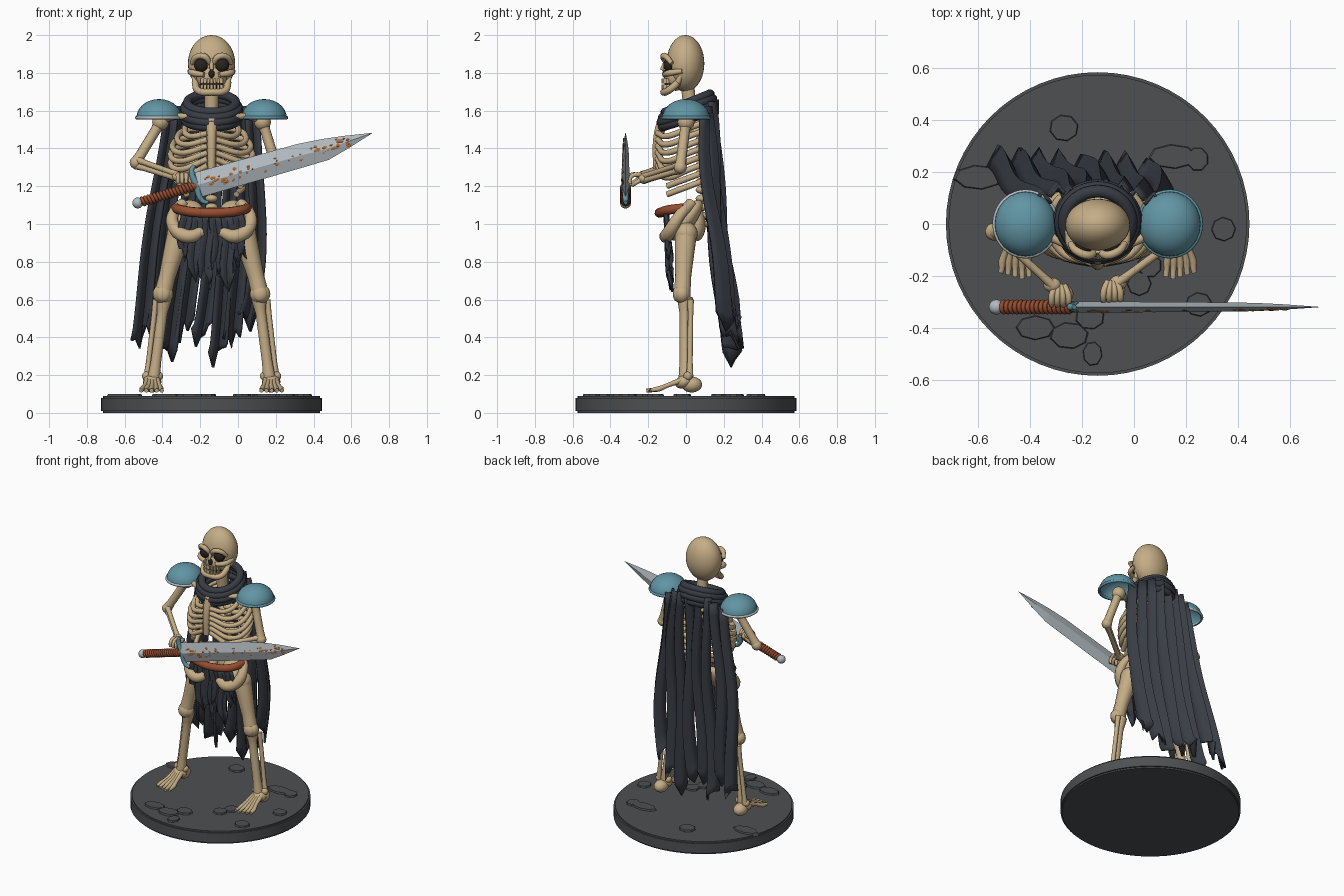
import bpy, bmesh, math, random
from mathutils import Matrix, Vector

if "Cube" in bpy.data.objects:
    bpy.data.objects.remove(bpy.data.objects["Cube"])
random.seed(4)
CX = -0.14  # body centre line

def mat(name, r, g, b):
    m = bpy.data.materials.new(name)
    m.diffuse_color = (r, g, b, 1)
    m.use_nodes = True
    m.node_tree.nodes["Principled BSDF"].inputs["Base Color"].default_value = m.diffuse_color
    return m
BONE = mat("bone", .56, .42, .24)
DARK = mat("socket", .02, .017, .013)
CLOTH = mat("cloth", .04, .046, .058)
TEAL = mat("armour", .12, .30, .37)
STEEL = mat("steel", .45, .50, .53)
LEATHER = mat("leather", .30, .075, .03)
RUST = mat("rust", .45, .16, .04)
STONE = mat("stone", .075, .08, .085)

def finish(ob, m, smooth=True):
    ob.data.materials.clear()
    ob.data.materials.append(m)
    if smooth:
        bpy.ops.object.select_all(action='DESELECT')
        bpy.context.view_layer.objects.active = ob
        ob.select_set(True)
        bpy.ops.object.shade_smooth_by_angle(angle=math.radians(40))
    return ob

def from_bm(name, bm, m, smooth=True):
    bmesh.ops.recalc_face_normals(bm, faces=bm.faces)
    me = bpy.data.meshes.new(name)
    bm.to_mesh(me)
    bm.free()
    ob = bpy.data.objects.new(name, me)
    bpy.context.collection.objects.link(ob)
    return finish(ob, m, smooth)

def balls(name, items, m, u=18, v=12):
    """items: (location, scale, tilt about x)"""
    bm = bmesh.new()
    for loc, sc, tilt in items:
        sc = (sc,) * 3 if isinstance(sc, float) else sc
        bmesh.ops.create_uvsphere(bm, u_segments=u, v_segments=v, radius=1,
            matrix=Matrix.Translation(loc) @ Matrix.Rotation(tilt, 4, 'X') @ Matrix.Diagonal((*sc, 1)))
    return from_bm(name, bm, m)

def tubes(name, paths, m, res=4):
    """paths: lists of (point, radius), swept smoothly"""
    cu = bpy.data.curves.new(name, 'CURVE')
    cu.dimensions, cu.bevel_depth, cu.bevel_resolution = '3D', 1, 3
    cu.resolution_u, cu.use_fill_caps = res, True
    for path in paths:
        sp = cu.splines.new('BEZIER')
        sp.bezier_points.add(len(path) - 1)
        for bp, (p, r) in zip(sp.bezier_points, path):
            bp.co, bp.radius = p, r
            bp.handle_left_type = bp.handle_right_type = 'AUTO'
    ob = bpy.data.objects.new(name, cu)
    bpy.context.collection.objects.link(ob)
    bpy.ops.object.select_all(action='DESELECT')
    bpy.context.view_layer.objects.active = ob
    ob.select_set(True)
    bpy.ops.object.convert(target='MESH')
    return finish(bpy.context.object, m)

def shaft(a, b, r0, r1):
    a, b = Vector(a), Vector(b)
    mid = min(r0, r1) * .85
    return [(a, r0), (a.lerp(b, .2), mid), (a.lerp(b, .8), mid), (b, r1)]

def torus(name, R, r, M, m):
    bpy.ops.mesh.primitive_torus_add(major_radius=R, minor_radius=r, major_segments=36, minor_segments=10)
    ob = bpy.context.object
    ob.name, ob.matrix_world = name, M
    return finish(ob, m)

def P(s, x, y, z):
    return (CX + s * x, y, z)

# round base with flagstones
bm = bmesh.new()
bmesh.ops.create_cone(bm, segments=64, radius1=.585, radius2=.585, depth=.09, cap_ends=True,
                      matrix=Matrix.Translation((CX, 0, .045)))
rims = [e for e in bm.edges if abs(e.verts[0].co.z - e.verts[1].co.z) < .01]
bmesh.ops.bevel(bm, geom=rims, offset=.01, segments=2, affect='EDGES')
from_bm("base", bm, STONE)
bm = bmesh.new()
for x, y, a, b in [(-.27, .37, .06, .055), (.15, .26, .1, .05), (.245, .25, .045, .05), (-.6, .18, .1, .05),
                   (.345, -.02, .05, .05), (.06, -.16, .05, .05), (.25, -.31, .055, .05), (.02, -.23, .05, .05),
                   (-.38, -.4, .08, .05), (-.25, -.43, .08, .055), (-.16, -.5, .04, .05), (-.17, -.36, .06, .05)]:
    bmesh.ops.create_cone(bm, segments=8, radius1=1, radius2=.88, depth=.02, cap_ends=True,
        matrix=Matrix.Translation((x, y, .091)) @ Matrix.Diagonal((a, b, 1, 1)) @ Matrix.Rotation(random.random(), 4, 'Z'))
from_bm("flagstones", bm, STONE, False)

# skull
balls("cranium", [((CX, -.003, 1.85), (.125, .1, .15), 0), ((CX, -.055, 1.78), (.08, .06, .075), 0)], BONE, 32, 20)
balls("eye_sockets", [(P(s, .055, -.09, 1.84), (.038, .03, .037), 0) for s in (-1, 1)]
      + [((CX, -.112, 1.795), (.016, .014, .022), 0)], DARK)
face = []
for s in (-1, 1):
    face.append([(P(s, .008, -.105, 1.85), .012), (P(s, .035, -.12, 1.885), .017),
                 (P(s, .08, -.105, 1.885), .016), (P(s, .105, -.075, 1.85), .012)])
    face.append([(P(s, .115, -.02, 1.81), .013), (P(s, .1, -.085, 1.80), .018), (P(s, .04, -.115, 1.79), .014)])
    face.append([(P(s, .095, -.02, 1.80), .014), (P(s, .085, -.05, 1.735), .016)])
face.append([((CX, -.1, 1.87), .014), ((CX, -.13, 1.815), .009)])
face.append([(P(1, x, y, z), .019) for x, y, z in
             [(-.087, -.04, 1.75), (-.07, -.095, 1.705), (0, -.118, 1.698), (.07, -.095, 1.705), (.087, -.04, 1.75)]])
tubes("brow_cheeks_and_jaw", face, BONE)
balls("mouth", [((CX, -.075, 1.738), (.062, .04, .03), 0)], DARK)
bm = bmesh.new()
for z in (1.757, 1.727):
    for i in range(-3, 4):
        bmesh.ops.create_cube(bm, size=1, matrix=Matrix.Translation((CX + i * .0175, -.122 + .0028 * i * i, z))
                              @ Matrix.Diagonal((.014, .016, .024, 1)))
from_bm("teeth", bm, BONE, False)

# spine, ribs, breastbone, collar bones
tubes("neck", [[((CX, .01, 1.72), .037), ((CX, .03, 1.52), .037)]], BONE)
balls("vertebrae", [((CX, .085 - .03 * (i > 10), 1.0 + i * .045), (.034, .034, .021), 0) for i in range(13)], BONE)
tubes("breastbone", [[((CX, -.12, 1.55), .034), ((CX, -.15, 1.45), .025), ((CX, -.155, 1.29), .02)]], BONE)
ribs = []
for i, w in enumerate([.14, .18, .205, .215, .215, .205, .19, .165]):
    z = 1.51 - i * .044
    for s in (-1, 1):
        pts = [(.015, .09, z + .03), (w * .65, .115, z + .035), (w, .02, z), (w * .8, -.1, z - .045)]
        if i < 6:
            pts.append((.02, -.15, z - .03 + .01 * i))
        ribs.append([(P(s, *p), .016) for p in pts])
tubes("ribs", ribs, BONE, 6)
tubes("collar_bones", [[(P(s, .03, -.11, 1.54), .02), (P(s, .14, -.07, 1.57), .016), (P(s, .26, 0, 1.56), .024)]
                       for s in (-1, 1)], BONE)

# pelvis
balls("pelvis", [(P(s, .115, 0, 1.02), (.09, .05, .13), -.65) for s in (-1, 1)]
      + [((CX, .06, 1.0), (.07, .045, .09), 0)], BONE)
tubes("pelvis_rims", [[(P(s, .15, .03, 1.11), .03), (P(s, .205, -.03, 1.05), .03), (P(s, .19, -.08, .97), .036),
                       (P(s, .12, -.105, .935), .037), (P(s, .05, -.09, .96), .028)] for s in (-1, 1)], BONE)

# legs and feet
for s, side in ((-1, "left"), (1, "right")):
    hip, knee, ankle = P(s, .175, 0, .95), P(s, .257, -.02, .63), P(s, .315, .01, .19)
    tubes(side + "_thigh_bone", [[(hip, .06), (P(s, .19, -.005, .89), .057), (P(s, .235, -.015, .72), .044), (knee, .046)]], BONE)
    balls(side + "_knee", [(hip, .062, 0), (knee, (.055, .045, .052), 0), (P(s, .257, -.045, .63), (.04, .025, .042), 0)], BONE)
    tubes(side + "_shin_bones", [shaft(P(s, .25, -.005, .61), P(s, .305, -.005, .19), .043, .034),
                                 shaft(P(s, .295, .025, .6), P(s, .342, .02, .19), .017, .019)], BONE)
    toes = []
    for k in range(5):
        d = (k - 2) * .013
        toes.append([(P(s, .315 + d, -.02, .175), .016), (P(s, .315 + d * 1.5, -.1, .145), .012),
                     (P(s, .318 + d * 1.9, -.145, .127), .015), (P(s, .318 + d * 2, -.175, .122), .011),
                     (P(s, .318 + d * 2.1, -.21 + .008 * abs(k - 1), .118), .011)])
    tubes(side + "_toes", toes, BONE)
    balls(side + "_heel", [(P(s, .315, .03, .15), (.045, .055, .042), 0), (P(s, .315, -.01, .165), (.05, .05, .035), .3),
                           (P(s, .28, .0, .195), .024, 0), (P(s, .345, .01, .195), .024, 0)], BONE)

# arms and hands
for side, sh, el, wr, dy in (("left", (-.41, 0, 1.54), (-.54, -.03, 1.325), (-.315, -.235, 1.25), 0),
                             ("right", (.13, 0, 1.54), (.205, -.03, 1.30), (-.06, -.225, 1.24), .015)):
    hx = -.285 if side == "left" else -.085
    tubes(side + "_upper_arm", [shaft(sh, el, .036, .032)], BONE)
    off = Vector((0, 0, .016))
    tubes(side + "_forearm", [shaft(Vector(el) + off, Vector(wr) + off * .7, .023, .018),
                              shaft(Vector(el) - off, Vector(wr) - off * .7, .021, .018)], BONE)
    balls(side + "_arm_joints", [(sh, .045, 0), (el, .034, 0), (wr, (.034, .028, .026), 0)], BONE)
    tubes(side + "_fingers", [[((hx + k * .01, -.235 + dy, 1.25), .012), ((hx + k * .021, -.275 + dy, 1.262), .013),
                               ((hx + k * .022, -.308 + dy, 1.248), .011), ((hx + k * .022, -.312 + dy, 1.215), .01)]
                              for k in (-1.5, -.5, .5, 1.5)] +
          [[((hx + .02, -.24 + dy, 1.24), .013), ((hx + .04, -.27 + dy, 1.225), .012), ((hx + .025, -.3 + dy, 1.205), .01)]], BONE)

# shoulder armour
for s, side in ((-1, "left"), (1, "right")):
    M = Matrix.Translation(P(s, .278, 0, 1.563))
    bm = bmesh.new()
    bmesh.ops.create_uvsphere(bm, u_segments=24, v_segments=14, radius=.12)
    bmesh.ops.bisect_plane(bm, geom=bm.verts[:] + bm.edges[:] + bm.faces[:], plane_co=(0, 0, 0),
                           plane_no=(0, 0, 1), clear_inner=True)
    bmesh.ops.transform(bm, matrix=M @ Matrix.Diagonal((1, 1.05, .82, 1)), verts=bm.verts)
    dome = from_bm(side + "_shoulder_plate", bm, TEAL)
    dome.modifiers.new("thickness", 'SOLIDIFY').thickness = .01
    torus(side + "_shoulder_rim", .119, .009, M @ Matrix.Diagonal((1, 1.04, 1, 1)), STEEL if s < 0 else TEAL)

# scarf rings
for i, (R, z) in enumerate([(.14, 1.555), (.148, 1.585), (.142, 1.613), (.128, 1.64)]):
    torus("scarf_ring_%d" % i, R, .025, Matrix.Translation((CX, .008, z)) @ Matrix.Rotation(.3 + .03 * i, 4, 'X'), CLOTH)

# torn cloth strips
def strip(name, top, bot, w0, w1, amp, belly=0., sway=0., rows=14):
    bm = bmesh.new()
    cols = (-1, -.5, 0, .5, 1)
    a, b = Vector(top), Vector(bot)
    ph, tear = random.uniform(0, 6), [random.uniform(.03, .14) for _ in cols]
    tear[random.choice((1, 2, 3))] = 0
    grid = []
    for j in range(rows + 1):
        t = j / rows
        c = a.lerp(b, t)
        w = w0 + (w1 - w0) * t
        grid.append([bm.verts.new((c.x + k * w + sway * math.sin(math.pi * t) + .009 * math.sin(7 * t + ph),
            c.y + amp * (1 - 2 * abs(k)) * (.5 + .5 * t) + .3 * amp * math.sin(8 * t + ph) + belly * math.sin(math.pi * t),
            c.z + (tear[i] if j == rows else tear[i] * .3 * t))) for i, k in enumerate(cols)])
    for r0, r1 in zip(grid, grid[1:]):
        for i in range(4):
            bm.faces.new((r0[i], r0[i + 1], r1[i + 1], r1[i]))
    ob = from_bm(name, bm, CLOTH)
    md = ob.modifiers.new("thickness", 'SOLIDIFY')
    md.thickness, md.offset = .014, 0

for i, zb in enumerate([.34, .40, .27, .37, .35, .24, .34, .43]):
    u = i / 7
    e = (2 * u - 1) ** 2
    strip("cape_strip_%d" % i, (-.36 + .43 * u, .14 - .05 * e, 1.66 - .07 * e), (-.53 + .575 * u, .255 - .035 * u, zb),
          .027 if i in (2, 3, 5) else .034, .043, .042, -.015, .05 * u)
for i, zb in enumerate([.80, .69, .65, .72, .64, .77]):
    strip("loincloth_strip_%d" % i, (-.275 + .054 * i, -.105, 1.06), (-.29 + .06 * i, -.085, zb), .032, .034, .012, rows=6)

# belt
tubes("belt", [[(P(1, x, y, z), .026) for x, y, z in [(-.19, -.01, 1.085), (-.165, -.09, 1.075), (-.08, -.13, 1.062),
      (.08, -.13, 1.062), (.165, -.09, 1.075), (.19, -.01, 1.085)]]], LEATHER)

# sword: local x runs along the blade, z across it
SW = Matrix.Translation((-.2, -.32, 1.21)) @ Matrix.Rotation(-math.radians(16.6), 4, 'Y')
bm = bmesh.new()
prev = None
for s, hi, lo, th in [(-.01, .068, -.066, .022), (.55, .058, -.07, .018), (.69, .045, -.07, .016),
                      (.8, .029, -.043, .011), (.95, .001, -.001, .001)]:
    m = (hi + lo) / 2
    ring = [bm.verts.new(SW @ Vector(p)) for p in ((s, 0, hi), (s, -th, m), (s, 0, lo), (s, th, m))]
    if prev:
        for k in range(4):
            bm.faces.new((prev[k], prev[(k + 1) % 4], ring[(k + 1) % 4], ring[k]))
    else:
        bm.faces.new(ring)
    prev = ring
bm.faces.new(prev)
from_bm("sword_blade", bm, STEEL, False)
bm = bmesh.new()
for _ in range(55):
    s, p, r = random.uniform(.03, .82), random.gauss(0, .02), random.uniform(.005, .013)
    p = max(-.04, min(.04, p)) * (1 - .4 * s)
    y = -(.022 - .012 * s) * (1 - abs(p) / .068)
    bmesh.ops.create_icosphere(bm, subdivisions=1, radius=1, matrix=SW @ Matrix.Translation((s, y, p - .006 * s))
                               @ Matrix.Diagonal((r * random.uniform(.8, 1.7), .004, r * .8, 1)))
from_bm("rust_spots", bm, RUST)
tubes("sword_guard", [[(SW @ Vector(p), r) for p, r in [((.0, 0, .105), .01), ((-.022, 0, .085), .014), ((-.02, 0, 0), .02),
      ((-.015, 0, -.085), .014), ((.012, 0, -.105), .01)]]], TEAL)
tubes("sword_grip", [[(SW @ Vector((-.33, 0, 0)), .022), (SW @ Vector((-.02, 0, 0)), .022)]], LEATHER)
for i in range(16):
    torus("grip_wrap_%d" % i, .02, .0085, SW @ Matrix.Translation((-.315 + i * .0175, 0, 0)) @ Matrix.Rotation(1.4, 4, 'Y'), LEATHER)
balls("sword_pommel", [(SW @ Vector((-.345, 0, 0)), .029, 0)], STEEL)
